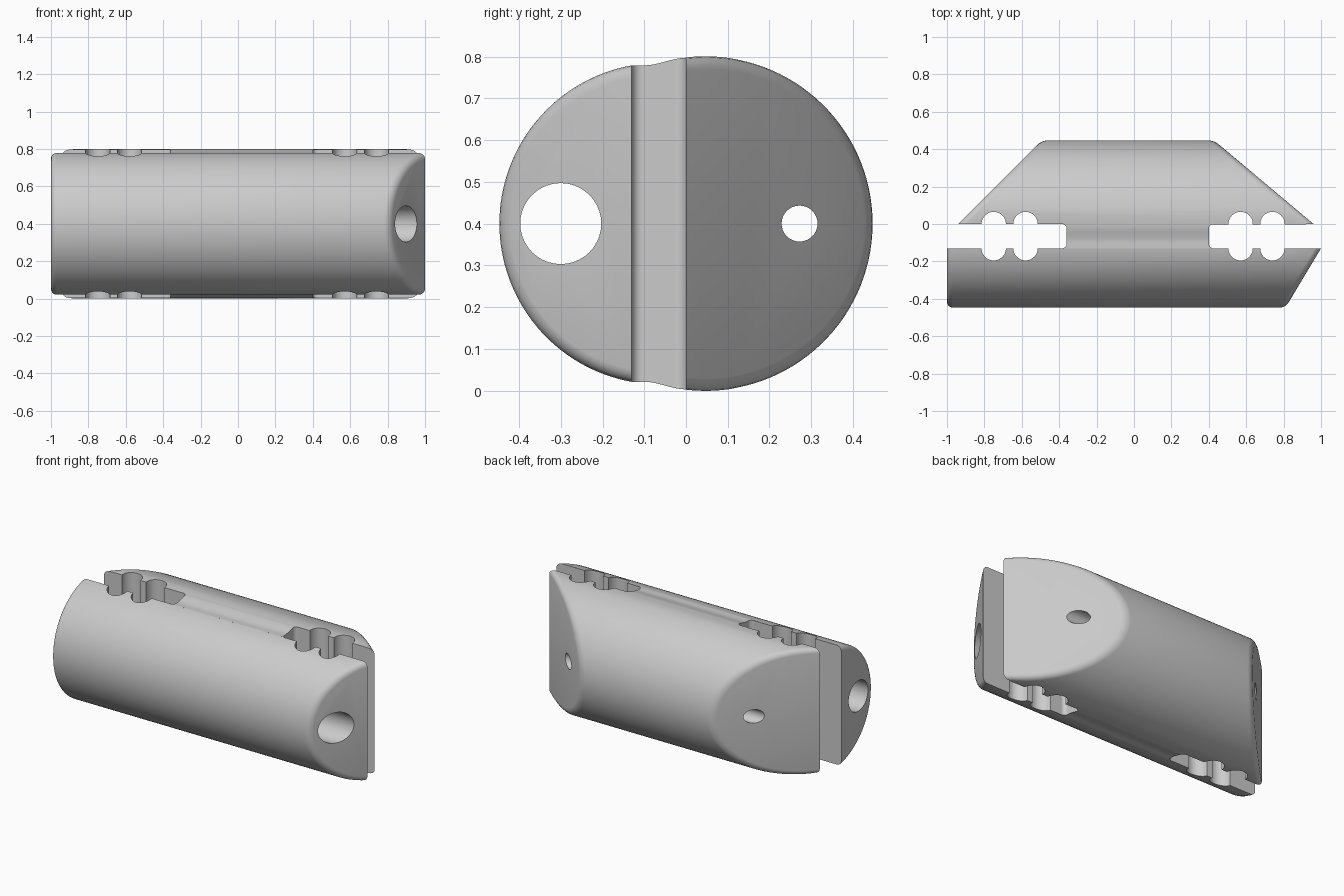
import bpy, bmesh, math
from mathutils import Matrix

if "Cube" in bpy.data.objects:
    bpy.data.objects.remove(bpy.data.objects["Cube"], do_unlink=True)

MID = 0.4            # height of the long axis
FRONT, BACK = -0.13, 0.0   # inner flat faces of the two halves

grey = bpy.data.materials.new("plain grey")
grey.use_nodes = True
grey.diffuse_color = (0.6, 0.6, 0.6, 1)
grey.node_tree.nodes["Principled BSDF"].inputs["Base Color"].default_value = (0.6, 0.6, 0.6, 1)


def make_object(name, bm):
    mesh = bpy.data.meshes.new(name)
    bmesh.ops.recalc_face_normals(bm, faces=bm.faces)
    bm.to_mesh(mesh)
    bm.free()
    mesh.materials.append(grey)
    obj = bpy.data.objects.new(name, mesh)
    bpy.context.collection.objects.link(obj)
    return obj


def prism(section, left, right):
    """Bar along x; section is (y, half height), left/right give its ends at each y."""
    bm = bmesh.new()
    rings = [[bm.verts.new((x, y, MID + z)) for x, z in
              ((left(y), -h), (right(y), -h), (right(y), h), (left(y), h))]
             for y, h in section]
    for a, b in zip(rings, rings[1:]):
        for i in range(4):
            j = (i + 1) % 4
            bm.faces.new((a[i], a[j], b[j], b[i]))
    bm.faces.new(rings[0])
    if section[-1][1] > 0.001:
        bm.faces.new(rings[-1])
    bmesh.ops.remove_doubles(bm, verts=bm.verts, dist=1e-5)
    bmesh.ops.dissolve_limit(bm, angle_limit=0.002, verts=bm.verts, edges=bm.edges)
    return bm


def rounded_half(name, flat, centre, radius, side, left, right):
    """Part of a round bar from its flat face outwards, with softened end rims."""
    start = math.acos(side * (flat - centre) / radius)
    steps = 32
    section = []
    for i in range(steps + 1):
        a = start * (1 - i / steps)
        section.append((centre + side * radius * math.cos(a), radius * math.sin(a)))
    bm = prism(section, left, right)
    rims = [e for e in bm.edges if abs(e.verts[0].co.y - e.verts[1].co.y) > 1e-5]
    bmesh.ops.bevel(bm, geom=rims, offset=0.03, segments=4, profile=0.5,
                    affect='EDGES', clamp_overlap=False)
    return make_object(name, bm)


def drill(obj, flat, bore_y, bore_radius):
    """Cuts the long bore and the four upright round notches along the flat face."""
    bm = bmesh.new()

    def rod(radius, length, matrix):
        bmesh.ops.create_cone(bm, cap_ends=True, segments=40, radius1=radius,
                              radius2=radius, depth=length, matrix=matrix)
    rod(bore_radius, 3, Matrix.Translation((0, bore_y, MID)) @ Matrix.Rotation(math.pi / 2, 4, 'Y'))
    for x in (-0.75, -0.58, 0.57, 0.74):
        rod(0.065, 2, Matrix.Translation((x, flat, MID)))
    cutter = make_object("hole_cutter", bm)
    cutter.hide_render = True
    mod = obj.modifiers.new("holes", 'BOOLEAN')
    mod.operation, mod.solver, mod.object = 'DIFFERENCE', 'EXACT', cutter
    bpy.context.view_layer.objects.active = obj
    bpy.ops.object.modifier_apply(modifier=mod.name)
    bpy.data.objects.remove(cutter, do_unlink=True)


# Front half: square left end, slanted right end
front = rounded_half("front_half", FRONT, -0.062, 0.385, -1,
                     lambda y: -1.0,
                     lambda y: 1.0 + (y - FRONT) * 0.6)
drill(front, FRONT, -0.3, 0.097)

# Back half: both ends slanted
back = rounded_half("back_half", BACK, 0.047, 0.4, 1,
                    lambda y: -0.94 + y,
                    lambda y: 0.96 - y * 1.19)
drill(back, BACK, 0.272, 0.043)


# Web joining the halves, with filleted slot ends
def fillet(y, r=0.025):
    d = min(y - FRONT, BACK - y, r)
    return r - math.sqrt(max(r * r - (r - d) ** 2, 0))


def web_height(y):
    t = max(0, (y + 0.1) / 0.1)
    return 0.379 + 0.018 * t * t * (3 - 2 * t)


steps = 32
ys = [FRONT + (BACK - FRONT) * (1 - math.cos(math.pi * i / steps)) / 2 for i in range(steps + 1)]
web = make_object("centre_web", prism([(y, web_height(y)) for y in ys],
                                      lambda y: -0.36 - fillet(y),
                                      lambda y: 0.4 + fillet(y)))

# Smooth shading with sharp edges kept
bpy.ops.object.select_all(action='DESELECT')
for obj in (front, back, web):
    obj.select_set(True)
bpy.context.view_layer.objects.active = front
bpy.ops.object.shade_smooth_by_angle(angle=math.radians(30))
